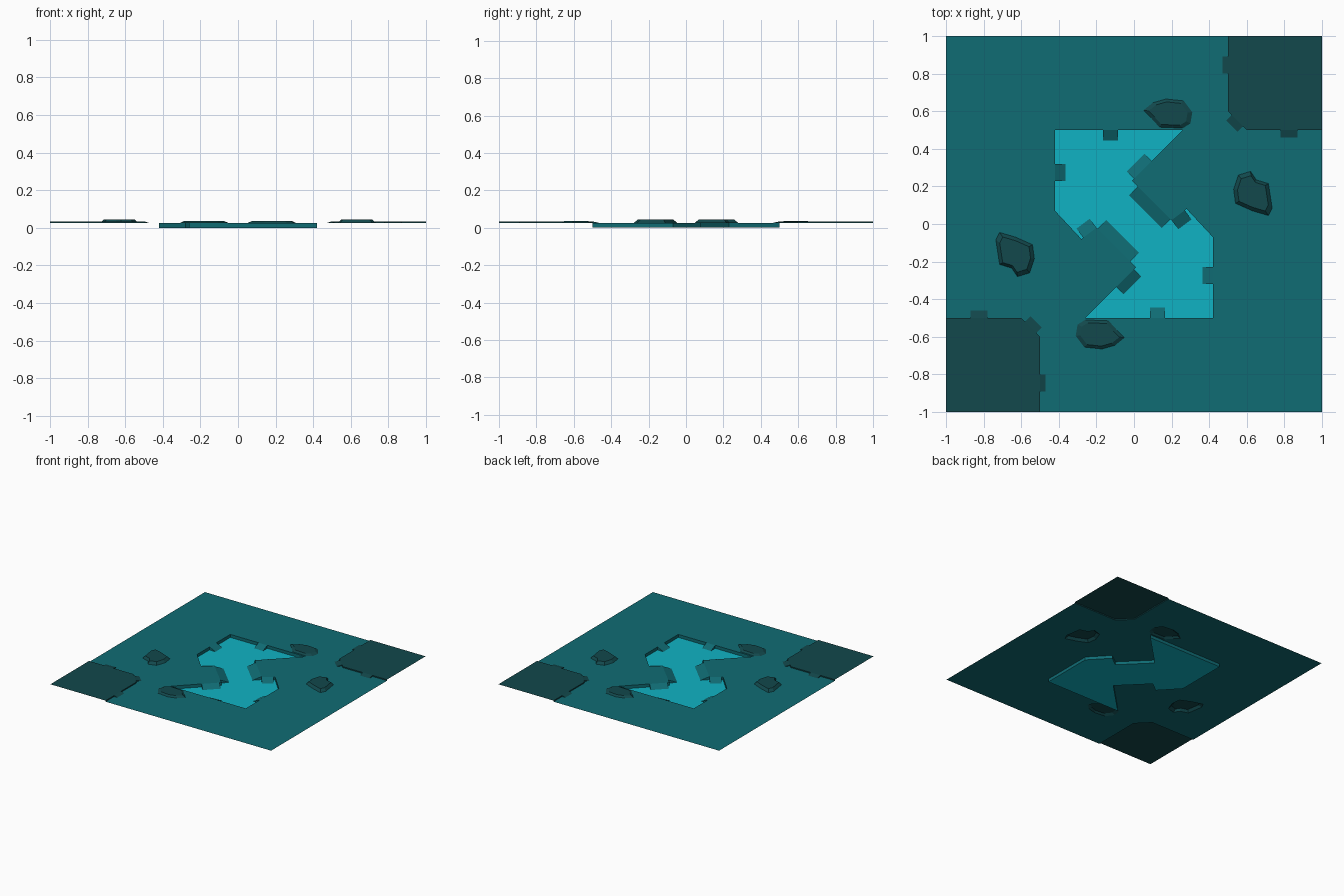
import bpy
from mathutils import Vector
from mathutils.geometry import tessellate_polygon

if "Cube" in bpy.data.objects:
    bpy.data.objects.remove(bpy.data.objects["Cube"])

FLOOR, GROUND, PLATEAU = 0.0, 0.025, 0.034


def material(name, rgb):
    m = bpy.data.materials.new(name)
    m.diffuse_color = (*rgb, 1)
    m.use_nodes = True
    m.node_tree.nodes["Principled BSDF"].inputs["Base Color"].default_value = m.diffuse_color
    return m


TEAL = material("teal", (0.005, 0.15, 0.175))
CYAN = material("cyan", (0.005, 0.45, 0.55))
DARK = material("dark_teal", (0.006, 0.065, 0.072))


def turn(points):
    """Half-turn about the centre."""
    return [(-x, -y) for x, y in points]


def build(name, verts, faces, mat):
    mesh = bpy.data.meshes.new(name)
    mesh.from_pydata(verts, [], faces)
    mesh.materials.append(mat)
    ob = bpy.data.objects.new(name, mesh)
    bpy.context.collection.objects.link(ob)


def sheet(loops, z):
    """Flat upward-facing surface; loops after the first are holes."""
    vecs = [[Vector((x, y, z)) for x, y in lp] for lp in loops]
    flat = [v for lp in vecs for v in lp]
    faces = []
    for a, b, c in tessellate_polygon(vecs):
        up = (flat[b] - flat[a]).cross(flat[c] - flat[a]).z > 0
        faces.append((a, b, c) if up else (a, c, b))
    return flat, faces


def wall(low, z0, high, z1, closed=True):
    n = len(low)
    verts = [(x, y, z0) for x, y in low] + [(x, y, z1) for x, y in high]
    faces = [(i, (i + 1) % n, n + (i + 1) % n, n + i) for i in range(n if closed else n - 1)]
    return verts, faces


def join(*parts):
    verts, faces = [], []
    for v, f in parts:
        o = len(verts)
        verts += [tuple(p) for p in v]
        faces += [tuple(i + o for i in q) for q in f]
    return verts, faces


def ramp(a, b, reach, z0, z1):
    """Wedge sloping down to the right of the edge a-b."""
    a, b = Vector(a), Vector(b)
    d = (b - a).normalized()
    n = Vector((d.y, -d.x)) * reach
    pts = [(*a, z1), (*b, z1), (*(b + n), z0), (*(a + n), z0), (*a, z0), (*b, z0)]
    return pts, [(0, 3, 2, 1), (0, 4, 3), (1, 2, 5)]


# Outlines: half the pit, one corner plateau edge, two rocks
pit_half = [(-.42, .5), (.26, .5), (-.01, .23), (.20, .02), (.28, .08), (.42, -.07)]
pit = pit_half + turn(pit_half)
edge = [(.5, 1), (.5, .6), (.6, .5), (1, .5)]
low_rock = [(.09, .565), (.135, .515), (.26, .51), (.30, .535), (.31, .595),
            (.265, .655), (.17, .665), (.10, .645), (.05, .605)]
high_rock = [(.53, .185), (.54, .11), (.63, .07), (.715, .045), (.735, .085),
             (.715, .215), (.65, .235), (.62, .28), (.555, .26)]

pit_ramps = [((-.165, .5), (-.085, .5), .055), ((-.42, .23), (-.42, .32), .055),
             ((.095, .335), (0, .24), .055), ((.02, .20), (.195, .025), .067),
             ((.20, .02), (.27, .0725), .06)]
corner_ramps = [((.78, .5), (.87, .5), .04), ((.5, .89), (.5, .80), .03),
                ((.52, .58), (.58, .52), .042)]

# Ground with openings for the pit and rocks
outer = [(-1, 1)] + turn(edge)[::-1] + [(1, -1)] + edge[::-1]
holes = [pit] + [f(r) for r in (low_rock, high_rock) for f in (list, turn)]
build("ground", *sheet([outer] + holes, GROUND), TEAL)

# Sunken pit
build("pit_floor", *sheet([pit], FLOOR), CYAN)
build("pit_walls", *wall(pit, FLOOR, pit, GROUND), TEAL)

for side, f in (("a", list), ("b", turn)):
    # Ramps into the pit
    build("pit_ramps_" + side, *join(*[
        ramp(*f([a, b]), r, FLOOR, GROUND) for a, b, r in pit_ramps]), TEAL)

    # Raised corner with its edge and ramps
    e = f(edge)
    build("corner_plateau_" + side, *join(
        sheet([e + f([(1, 1)])], PLATEAU),
        wall(e, GROUND, e, PLATEAU, closed=False),
        *[ramp(*f([a, b]), r, GROUND, PLATEAU) for a, b, r in corner_ramps]), DARK)

    # Faceted rocks
    for name, rock, top in (("low_rock_", low_rock, .037), ("high_rock_", high_rock, .044)):
        base = f(rock)
        cx = sum(p[0] for p in base) / len(base)
        cy = sum(p[1] for p in base) / len(base)
        cap = [(cx + (x - cx) * .8, cy + (y - cy) * .8) for x, y in base]
        build(name + side, *join(wall(base, GROUND, cap, top), sheet([cap], top)), DARK)
